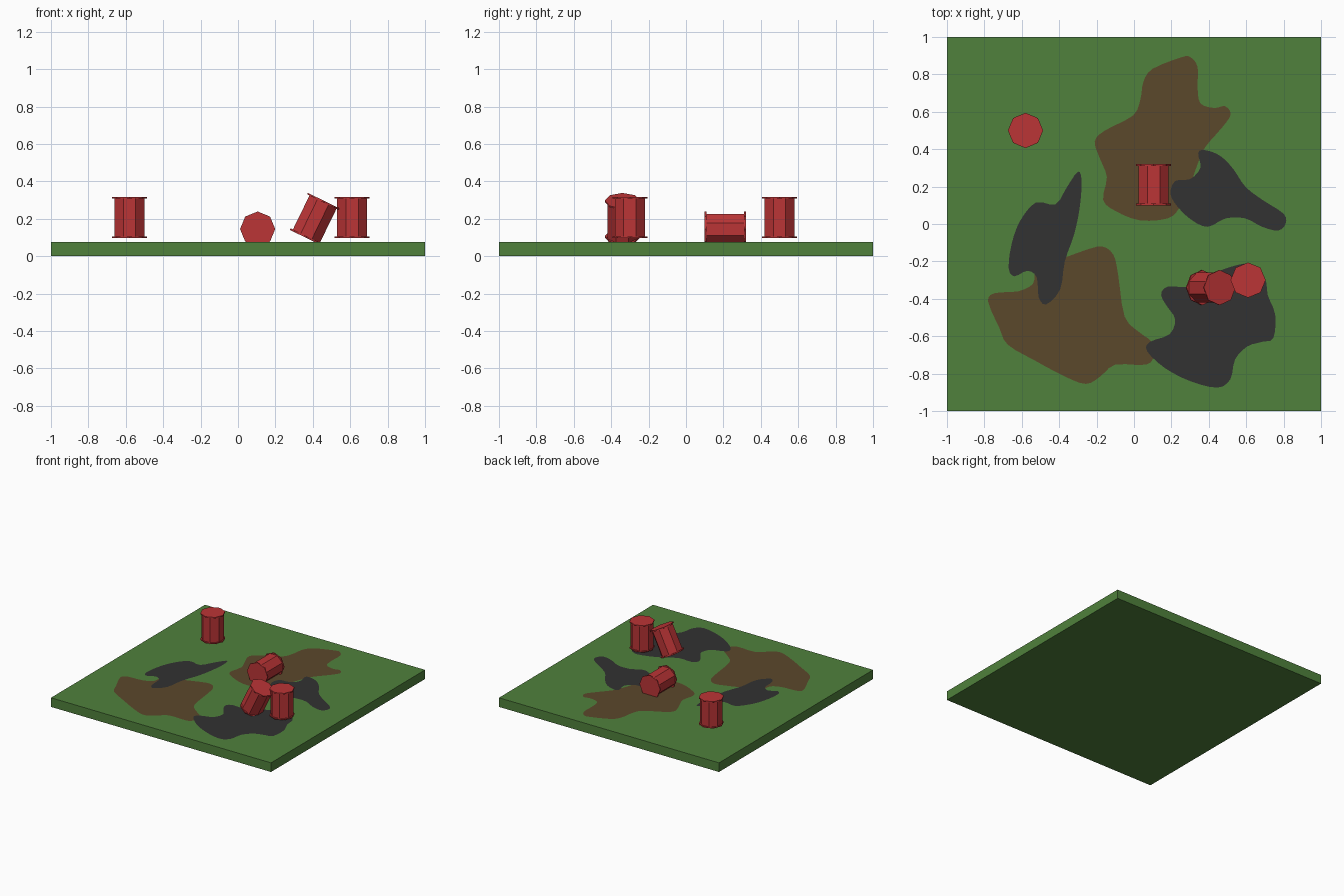
import bpy, bmesh, math
from mathutils import Matrix, Vector

if "Cube" in bpy.data.objects:
    bpy.data.objects.remove(bpy.data.objects["Cube"])


def material(name, rgb):
    m = bpy.data.materials.new(name)
    m.diffuse_color = (*rgb, 1)
    m.use_nodes = True
    m.node_tree.nodes["Principled BSDF"].inputs["Base Color"].default_value = m.diffuse_color
    return m


GREEN = material("grass_green", (0.08, 0.22, 0.045))
BROWN = material("mud_brown", (0.105, 0.065, 0.024))
DARK = material("oil_dark", (0.032, 0.032, 0.032))
RED = material("barrel_red", (0.5, 0.035, 0.037))
TOP = 0.075


def add_object(name, bm, mat):
    me = bpy.data.meshes.new(name)
    bm.to_mesh(me)
    bm.free()
    me.materials.append(mat)
    ob = bpy.data.objects.new(name, me)
    bpy.context.collection.objects.link(ob)
    return ob


# Ground slab
bm = bmesh.new()
bmesh.ops.create_cube(bm, size=1, matrix=Matrix.Translation((0, 0, TOP / 2)) @ Matrix.Diagonal((2, 2, TOP, 1)))
add_object("ground_slab", bm, GREEN)


# Flat stains: closed smooth outline through a few points
def stain(name, pts, z, mat, steps=3):
    bm = bmesh.new()
    p = [Vector(q) for q in pts]
    n = len(p)
    verts = []
    for i in range(n):
        a, b, c, d = p[i - 1], p[i], p[(i + 1) % n], p[(i + 2) % n]
        for s in range(steps):
            t = s / steps
            q = 0.5 * (2 * b + (c - a) * t + (2 * a - 5 * b + 4 * c - d) * t * t
                       + (3 * b - a - 3 * c + d) * t ** 3)
            verts.append(bm.verts.new((q.x, q.y, z)))
    face = bm.faces.new(verts)
    face.normal_update()
    if face.normal.z < 0:
        face.normal_flip()
    bmesh.ops.triangulate(bm, faces=bm.faces[:])
    return add_object(name, bm, mat)


stain("mud_patch_back", [
    (-.21, .44), (-.155, .5), (-.005, .58), (.035, .67), (.05, .76), (.1, .83), (.25, .89),
    (.30, .893), (.34, .84), (.34, .73), (.355, .645), (.43, .62), (.487, .63), (.517, .585),
    (.47, .515), (.38, .41), (.34, .32), (.30, .21), (.245, .09), (.18, .03), (.03, .02),
    (-.10, .07), (-.165, .13), (-.145, .25), (-.18, .345)], TOP + .0015, BROWN)
stain("mud_patch_front", [
    (-.78, -.415), (-.745, -.37), (-.62, -.36), (-.54, -.32), (-.52, -.245), (-.395, -.19),
    (-.26, -.14), (-.17, -.12), (-.11, -.165), (-.085, -.27), (-.05, -.495), (.03, -.58),
    (.095, -.63), (.107, -.70), (.065, -.752), (-.10, -.752), (-.18, -.815), (-.257, -.855),
    (-.37, -.815), (-.53, -.73), (-.675, -.645), (-.72, -.555)], TOP + .0015, BROWN)
stain("oil_stain_left", [
    (-.30, .28), (-.28, .23), (-.29, .09), (-.32, -.055), (-.37, -.2), (-.395, -.35),
    (-.47, -.43), (-.51, -.39), (-.52, -.285), (-.57, -.25), (-.64, -.28), (-.67, -.235),
    (-.655, -.11), (-.61, .015), (-.525, .115), (-.42, .105), (-.36, .195)], TOP + .003, DARK)
stain("oil_stain_right", [
    (.343, .38), (.38, .395), (.46, .365), (.53, .295), (.595, .20), (.685, .13), (.80, .055),
    (.81, 0), (.77, -.035), (.685, -.015), (.595, .03), (.49, .03), (.395, -.015), (.31, .02),
    (.235, .09), (.195, .16), (.22, .23), (.30, .24), (.355, .30)], TOP + .003, DARK)
stain("oil_stain_front", [
    (.145, -.38), (.18, -.335), (.30, -.335), (.405, -.275), (.515, -.23), (.62, -.215),
    (.70, -.29), (.715, -.38), (.755, -.485), (.745, -.61), (.685, -.63), (.605, -.655),
    (.54, -.725), (.515, -.83), (.445, -.875), (.30, -.84), (.165, -.77), (.07, -.68),
    (.085, -.63), (.19, -.59), (.22, -.51), (.18, -.445)], TOP + .003, DARK)


# Barrels: eight-sided body with a thin rim at each end
def barrel(name, location, rotation=(0, 0, 0)):
    bm = bmesh.new()
    h = 0.22
    for radius, depth, z, turn in ((.087, h - .008, 0, math.pi / 8),
                                   (.094, .009, h / 2 - .0045, 0),
                                   (.094, .009, -h / 2 + .0045, 0)):
        bmesh.ops.create_cone(bm, cap_ends=True, segments=8, radius1=radius, radius2=radius, depth=depth,
                              matrix=Matrix.Translation((0, 0, z)) @ Matrix.Rotation(turn, 4, 'Z'))
    ob = add_object(name, bm, RED)
    ob.location = location
    ob.rotation_euler = rotation


barrel("barrel_back_left", (-.58, .50, .207))
barrel("barrel_front_right", (.61, -.30, .207))
barrel("barrel_lying", (.105, .21, .145), (math.pi / 2, 0, 0))
barrel("barrel_leaning", (.41, -.34, .198), (0, math.radians(26), 0))
